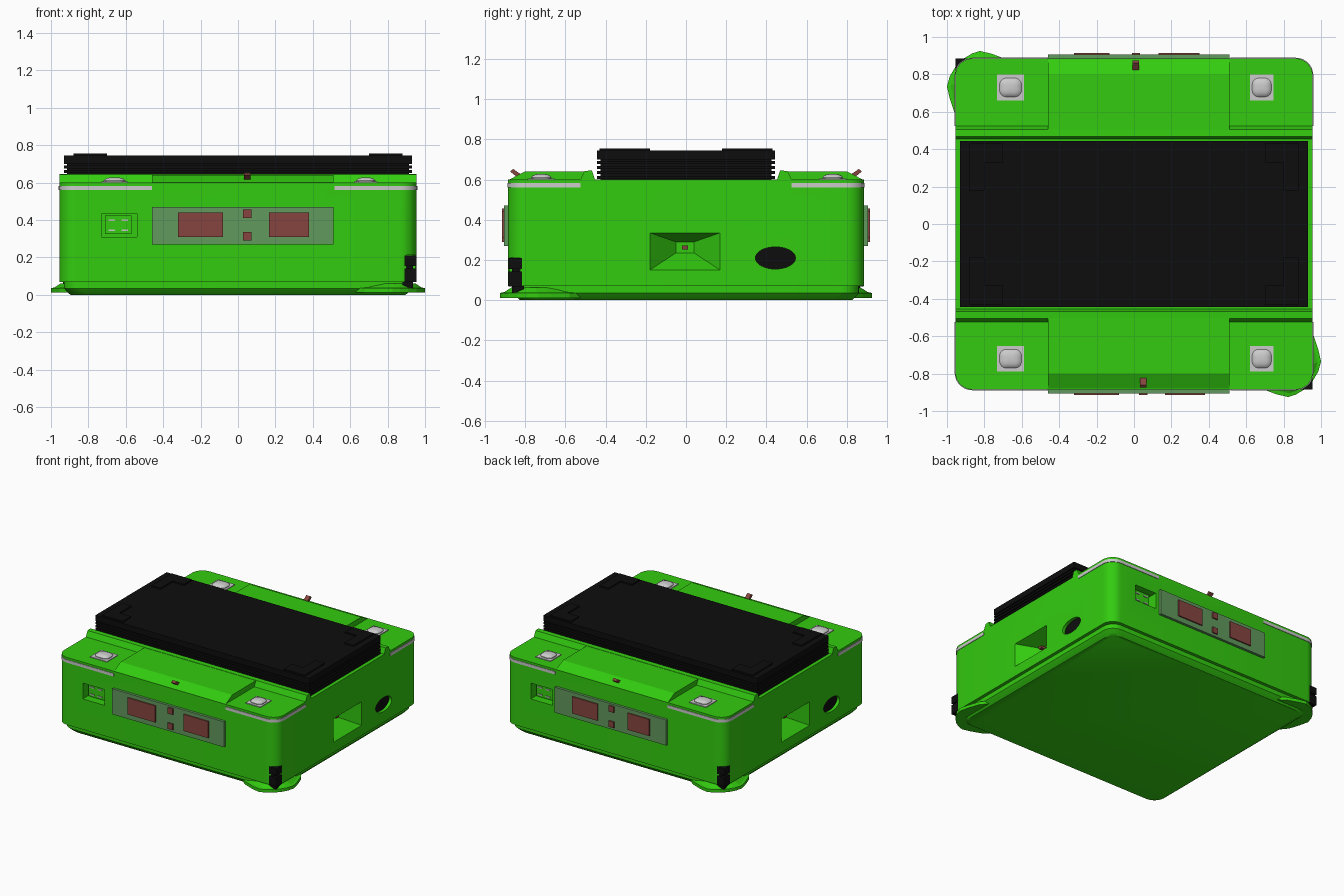
import bpy, bmesh, math
from mathutils import Vector

if "Cube" in bpy.data.objects:
    bpy.data.objects.remove(bpy.data.objects["Cube"])


def material(name, rgb):
    m = bpy.data.materials.new(name)
    m.diffuse_color = (*rgb, 1)
    m.use_nodes = True
    m.node_tree.nodes["Principled BSDF"].inputs["Base Color"].default_value = m.diffuse_color
    return m


GREEN = material("bright green", (0.033, 0.60, 0.005))
BLACK = material("black", (0.004, 0.004, 0.004))
PANEL = material("grey green", (0.12, 0.32, 0.11))
RED = material("dull red", (0.24, 0.06, 0.05))
LIGHT = material("light grey", (0.60, 0.60, 0.60))


def loft(name, rings, mat, smooth=False):
    """Closed solid through rings with equal point counts."""
    bm = bmesh.new()
    vs = [[bm.verts.new(p) for p in r] for r in rings]
    n = len(vs[0])
    for a, b in zip(vs, vs[1:]):
        for i in range(n):
            bm.faces.new((a[i], a[(i + 1) % n], b[(i + 1) % n], b[i]))
    bm.faces.new(vs[0][::-1])
    bm.faces.new(vs[-1])
    bmesh.ops.recalc_face_normals(bm, faces=bm.faces)
    me = bpy.data.meshes.new(name)
    bm.to_mesh(me)
    bm.free()
    ob = bpy.data.objects.new(name, me)
    bpy.context.collection.objects.link(ob)
    me.materials.append(mat)
    if smooth:
        shade(ob)
    return ob


def shade(ob):
    bpy.ops.object.select_all(action='DESELECT')
    ob.select_set(True)
    bpy.context.view_layer.objects.active = ob
    bpy.ops.object.shade_smooth_by_angle(angle=math.radians(30))


def prism(name, pts, lo, hi, mat, axis='z', smooth=False):
    """Extrude a 2D outline: (x, y) along z, or (y, z) along x."""
    place = (lambda p, h: (p[0], p[1], h)) if axis == 'z' else (lambda p, h: (h, p[0], p[1]))
    return loft(name, [[place(p, h) for p in pts] for h in (lo, hi)], mat, smooth)


def box(name, x0, x1, y0, y1, z0, z1, mat):
    return prism(name, [(x0, y0), (x1, y0), (x1, y1), (x0, y1)], z0, z1, mat)


def turned(name, s, x0, x1, y0, y1, z0, z1, mat):
    """Box, turned half way round the z axis when s is -1."""
    xs, ys = sorted((s * x0, s * x1)), sorted((s * y0, s * y1))
    return box(name, *xs, *ys, z0, z1, mat)


def corner_arc(hx, hy, r, n=8):
    return [(hx - r + r * math.cos(a), hy - r + r * math.sin(a))
            for a in (math.pi / 2 * i / n for i in range(n + 1))]


def rounded(hx, hy, r):
    q = corner_arc(hx, hy, r)
    return (q + [(-x, y) for x, y in q[::-1]] + [(-x, -y) for x, y in q]
            + [(x, -y) for x, y in q[::-1]])


def ellipse(cy, cz, ry, rz, n=32):
    return [(cy + ry * math.cos(2 * math.pi * i / n), cz + rz * math.sin(2 * math.pi * i / n))
            for i in range(n)]


def cut(ob, cutter):
    m = ob.modifiers.new("cut", 'BOOLEAN')
    m.operation, m.solver, m.object = 'DIFFERENCE', 'EXACT', cutter
    bpy.context.view_layer.objects.active = ob
    bpy.ops.object.modifier_apply(modifier=m.name)
    bpy.data.objects.remove(cutter)


HX, HY, R = 0.955, 0.885, 0.09

# Main shell and tapered base
body = prism("body", rounded(HX, HY, R), 0.07, 0.60, GREEN)
base_levels = [(0.06, 0.0), (0.045, 0.012), (0.025, 0.035), (0.025, 0.071)]
loft("base", [[(x, y, z) for x, y in rounded(HX - d, HY - d, R)] for d, z in base_levels],
     GREEN, True)

# Features repeated on opposite sides by a half turn
for s in (1, -1):
    # Funnel shaped side recess
    rings = []
    for x, t in ((0.82, 0.0), (0.982, 1.2)):
        y0, y1 = -0.05 - 0.13 * t, 0.04 + 0.13 * t
        z0, z1 = 0.235 - 0.085 * t, 0.29 + 0.045 * t
        rings.append([(s * x, s * y, z) for y, z in ((y0, z0), (y1, z0), (y1, z1), (y0, z1))])
    cut(body, loft("funnel_cutter", rings, GREEN))
    turned("side_sensor", s, 0.815, 0.87, -0.02, 0.01, 0.253, 0.272, RED)
    # Oval side opening with a dark grille
    oval = ellipse(s * 0.445, 0.21, 0.10, 0.055)
    cut(body, prism("oval_cutter", oval, s * 0.925, s * 1.0, GREEN, 'x'))
    prism("oval_grille", oval, s * 0.915, s * 0.931, BLACK, 'x')
    # Socket pocket with connector
    cut(body, turned("socket_cutter", s, -0.73, -0.54, -0.95, -0.80, 0.31, 0.435, GREEN))
    turned("socket_core", s, -0.70, -0.58, -0.835, -0.795, 0.335, 0.42, BLACK)
    turned("socket_face", s, -0.71, -0.57, -0.845, -0.835, 0.325, 0.425, GREEN)
    for x in (-0.675, -0.605):
        for z in (0.345, 0.40):
            turned("socket_pin", s, x - 0.018, x + 0.018, -0.852, -0.844, z - 0.004, z + 0.004, LIGHT)
    # Corner scanner stack
    cut(body, turned("scanner_cutter", s, 0.90, 1.0, -1.0, -0.825, 0.05, 0.212, GREEN))
    for z0, z1 in ((0.155, 0.21), (0.068, 0.142)):
        turned("corner_scanner", s, 0.89, 0.954, -0.884, -0.815, z0, z1, BLACK)
    turned("scanner_neck", s, 0.88, 0.935, -0.865, -0.805, 0.035, 0.17, BLACK)
    # Corner bumper foot with a low raised pad
    outline = [(0.90, -0.51), (0.955, -0.58), (0.985, -0.67), (1.0, -0.735), (0.985, -0.79),
               (0.955, -0.84), (0.91, -0.885), (0.865, -0.912), (0.825, -0.925),
               (0.76, -0.91), (0.68, -0.88), (0.61, -0.83), (0.80, -0.75)]
    c = Vector((0.86, -0.78))
    rings = []
    for k, z in ((1, 0.012), (1, 0.036), (0.86, 0.04), (0.62, 0.062)):
        rings.append([(s * (c.x + (x - c.x) * k), s * (c.y + (y - c.y) * k), z) for x, y in outline])
    loft("corner_bumper", rings, GREEN)

shade(body)

# Deck parts mirrored front and back
for s in (-1, 1):
    end = "front" if s < 0 else "back"
    ridge = [(0.53, 0.59), (0.505, 0.643), (0.468, 0.645), (0.45, 0.59)]
    prism(end + "_ridge", [(s * y, z) for y, z in ridge], -HX, HX, GREEN, 'x')
    hump = [(0.885, 0.59), (0.885, 0.597), (0.80, 0.641), (0.50, 0.641), (0.50, 0.59)]
    prism(end + "_hump", [(s * y, z) for y, z in hump], -0.46, 0.51, GREEN, 'x')

    # Display panel and windows
    ys = sorted((s * 0.88, s * 0.905))
    box(end + "_panel", -0.46, 0.51, *ys, 0.27, 0.47, PANEL)
    ys = sorted((s * 0.90, s * 0.915))
    mid = 0.05 if s < 0 else 0.01
    wide = ((-0.32, -0.08), (0.165, 0.38)) if s < 0 else ((-0.32, -0.13), (0.13, 0.35))
    for x0, x1 in wide:
        box(end + "_window", x0, x1, *ys, 0.31, 0.44, RED)
    for z0 in (0.29, 0.41):
        box(end + "_small_window", mid - 0.022, mid + 0.022, *ys, z0, z0 + 0.047, RED)

    # Small tilted lamp on the hump
    lamp = [(0.82, 0.625), (0.86, 0.653), (0.875, 0.64), (0.84, 0.612)]
    prism(end + "_indicator", [(s * y, z) for y, z in lamp], mid - 0.018, mid + 0.018, RED, 'x')

    for sx in (-1, 1):
        # Light stripe wrapped round the corner
        inner_x = 0.46 if sx < 0 else 0.515
        path = []
        for d in (0.004, -0.01):
            arc = [(HX + d, 0.525)] + corner_arc(HX + d, HY + d, R + d) + [(inner_x, HY + d)]
            path += arc if d > 0 else arc[::-1]
        prism(end + "_corner_stripe", [(sx * x, s * y) for x, y in path], 0.56, 0.583, LIGHT,
              smooth=True)
        # Domed lamp on a square plate
        cx, cy = (-0.66 if sx < 0 else 0.683), (0.73 if s > 0 else -0.72)
        w = 0.073 if sx < 0 else 0.064
        box(end + "_lamp_plate", cx - w, cx + w, cy - 0.069, cy + 0.069, 0.595, 0.606, LIGHT)
        rings = []
        for k, z in ((1, 0.60), (1, 0.611), (0.85, 0.62), (0.55, 0.626), (0.2, 0.628)):
            rings.append([(cx + x * k, cy + y * k, z) for x, y in rounded(w * 0.8, 0.05, 0.035)])
        loft(end + "_lamp_dome", rings, LIGHT, True)

        # L shaped pads on the platform corners
        pad = [(0.88, 0.43), (0.70, 0.43), (0.70, 0.33), (0.80, 0.33), (0.80, 0.18), (0.88, 0.18)]
        prism("platform_pad", [(sx * x, s * y) for x, y in pad], 0.74, 0.755, BLACK)

# Lifting platform with ribbed skirt
box("platform_core", -0.913, 0.913, -0.425, 0.425, 0.595, 0.72, BLACK)
for z in (0.602, 0.627, 0.652, 0.677):
    box("platform_rib", -0.93, 0.93, -0.443, 0.443, z, z + 0.015, BLACK)
box("platform_top", -0.93, 0.93, -0.443, 0.443, 0.70, 0.745, BLACK)
